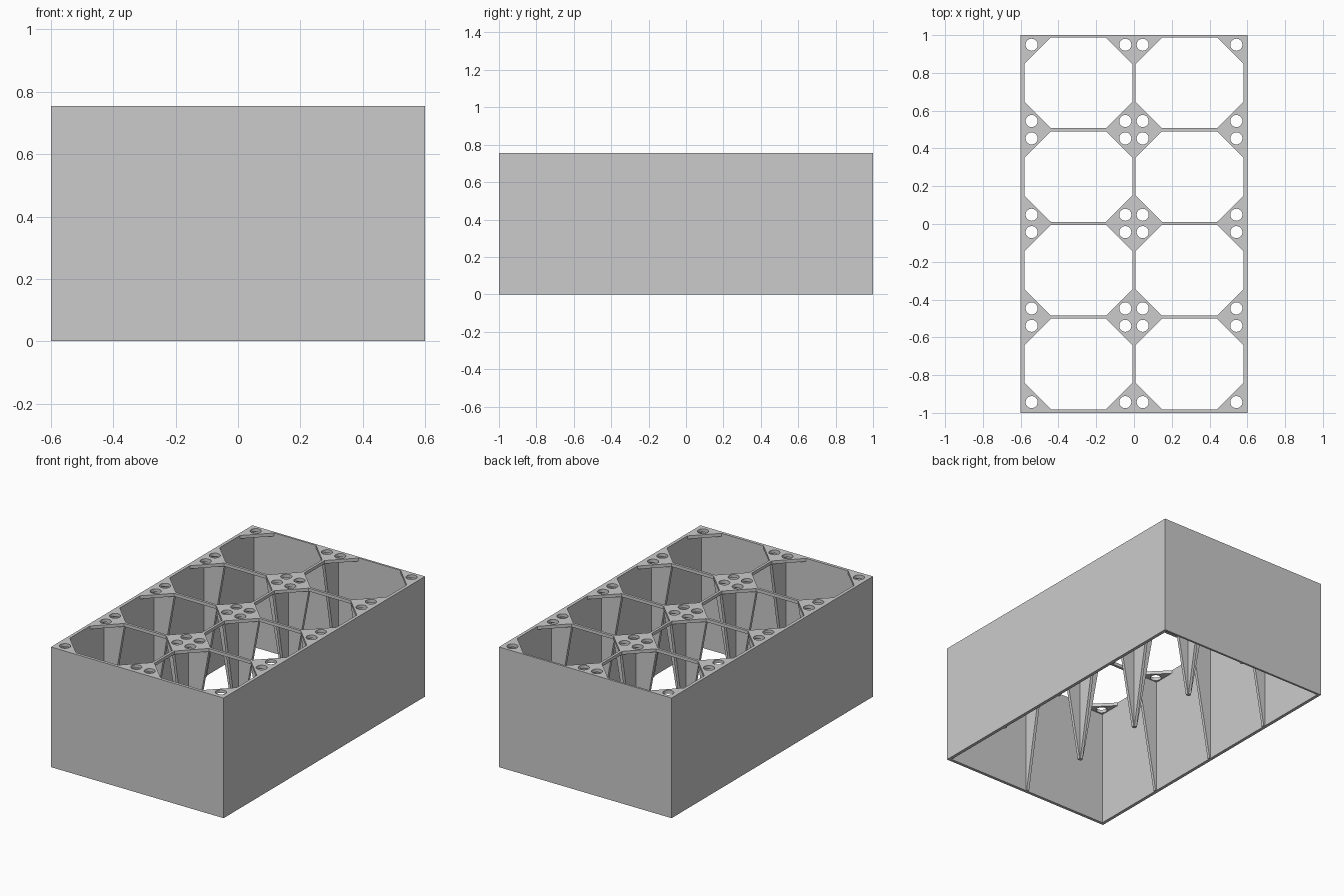
import bpy, bmesh, math
from mathutils import Vector

cube = bpy.data.objects.get("Cube")
if cube:
    bpy.data.objects.remove(cube, do_unlink=True)

W, L, H = 0.6, 1.0, 0.755        # half width, half length, height
RAIL, LIP = 0.018, 0.02          # rail thickness, top grid depth
PITCH, SHIFT = 0.496, 0.003      # cell spacing along the length
CUT, HOLE_IN, HOLE_R = 0.14, 0.038, 0.032
IN_X, MID_X, CELL_Y = 0.58, 0.008, 0.24

grey = bpy.data.materials.new("light grey")
grey.use_nodes = True
colour = (0.6, 0.6, 0.6, 1)
grey.diffuse_color = colour
grey.node_tree.nodes["Principled BSDF"].inputs["Base Color"].default_value = colour


def add_object(name, mesh):
    mesh.materials.clear()
    mesh.materials.append(grey)
    obj = bpy.data.objects.new(name, mesh)
    bpy.context.collection.objects.link(obj)
    return obj


def slab(name, loops, z0, z1):
    """Extrude nested flat outlines; inner outlines become holes."""
    curve = bpy.data.curves.new(name + " outline", 'CURVE')
    curve.dimensions = '2D'
    curve.fill_mode = 'BOTH'
    curve.extrude = (z1 - z0) / 2
    for loop in loops:
        s = curve.splines.new('POLY')
        s.points.add(len(loop) - 1)
        for p, (x, y) in zip(s.points, loop):
            p.co = (x, y, 0, 1)
        s.use_cyclic_u = True
    temp = bpy.data.objects.new("temp outline", curve)
    bpy.context.collection.objects.link(temp)
    graph = bpy.context.evaluated_depsgraph_get()
    mesh = bpy.data.meshes.new_from_object(temp.evaluated_get(graph))
    bpy.data.objects.remove(temp, do_unlink=True)
    bm = bmesh.new()
    bm.from_mesh(mesh)
    bmesh.ops.remove_doubles(bm, verts=bm.verts, dist=1e-5)
    bmesh.ops.translate(bm, verts=bm.verts, vec=(0, 0, (z0 + z1) / 2))
    bmesh.ops.recalc_face_normals(bm, faces=bm.faces)
    for f in bm.faces:
        f.smooth = False
    bm.to_mesh(mesh)
    bm.free()
    return add_object(name, mesh)


def rect(x0, x1, y0, y1):
    return [(x0, y0), (x1, y0), (x1, y1), (x0, y1)]


def octagon(x0, x1, y0, y1, c):
    return [(x0 + c, y0), (x1 - c, y0), (x1, y0 + c), (x1, y1 - c),
            (x1 - c, y1), (x0 + c, y1), (x0, y1 - c), (x0, y0 + c)]


def circle(x, y, r, n=24):
    return [(x + r * math.cos(2 * math.pi * i / n),
             y + r * math.sin(2 * math.pi * i / n)) for i in range(n)]


# Outer walls, open above and below
y_low, y_high = SHIFT - 2 * PITCH + 0.008, SHIFT + 2 * PITCH - 0.008
outer = rect(-W, W, -L, L)
slab("outer_walls", [outer, rect(-IN_X, IN_X, y_low, y_high)], 0, H - LIP)

# Top grid: eight octagonal openings, four round holes around each
loops = [outer]
for x0, x1 in ((-IN_X, -MID_X), (MID_X, IN_X)):
    for k in (-1.5, -0.5, 0.5, 1.5):
        yc = SHIFT + k * PITCH
        y0, y1 = yc - CELL_Y, yc + CELL_Y
        loops.append(octagon(x0, x1, y0, y1, CUT))
        for hx in (x0 + HOLE_IN, x1 - HOLE_IN):
            for hy in (y0 + HOLE_IN, y1 - HOLE_IN):
                loops.append(circle(hx, hy, HOLE_R))
slab("top_grid", loops, H - LIP, H)


# Tapered support fins below the grid nodes
def fin(name, x, y, direction, back, front):
    """Upright plate; back and front are (top, bottom) reaches from the node."""
    d = Vector((*direction, 0))
    side = Vector((-d.y, d.x, 0)) * RAIL / 2
    zt = H - LIP
    profile = ((back[0], zt), (back[1], 0), (front[1], 0), (front[0], zt))
    bm = bmesh.new()
    base = Vector((x, y, 0)) - side
    verts = [bm.verts.new(base + d * u + Vector((0, 0, z))) for u, z in profile]
    face = bm.faces.new(verts)
    ext = bmesh.ops.extrude_face_region(bm, geom=[face])
    moved = [v for v in ext["geom"] if isinstance(v, bmesh.types.BMVert)]
    bmesh.ops.translate(bm, verts=moved, vec=side * 2)
    bmesh.ops.recalc_face_normals(bm, faces=bm.faces)
    mesh = bpy.data.meshes.new(name)
    bm.to_mesh(mesh)
    bm.free()
    add_object(name, mesh)


reach = (CUT + MID_X, 0.012)
wall_reach = (CUT, 0.008)
sunk = (-0.005, -0.005)
for k in (-1, 0, 1):
    y = SHIFT + k * PITCH
    for direction in ((1, 0), (0, 1)):
        fin("centre_fin", 0, y, direction, [-r for r in reach], reach)
    for s in (-1, 1):
        fin("side_wall_fin", s * IN_X, y, (-s, 0), sunk, wall_reach)
fin("front_wall_fin", 0, y_low, (0, 1), sunk, wall_reach)
fin("back_wall_fin", 0, y_high, (0, -1), sunk, wall_reach)
